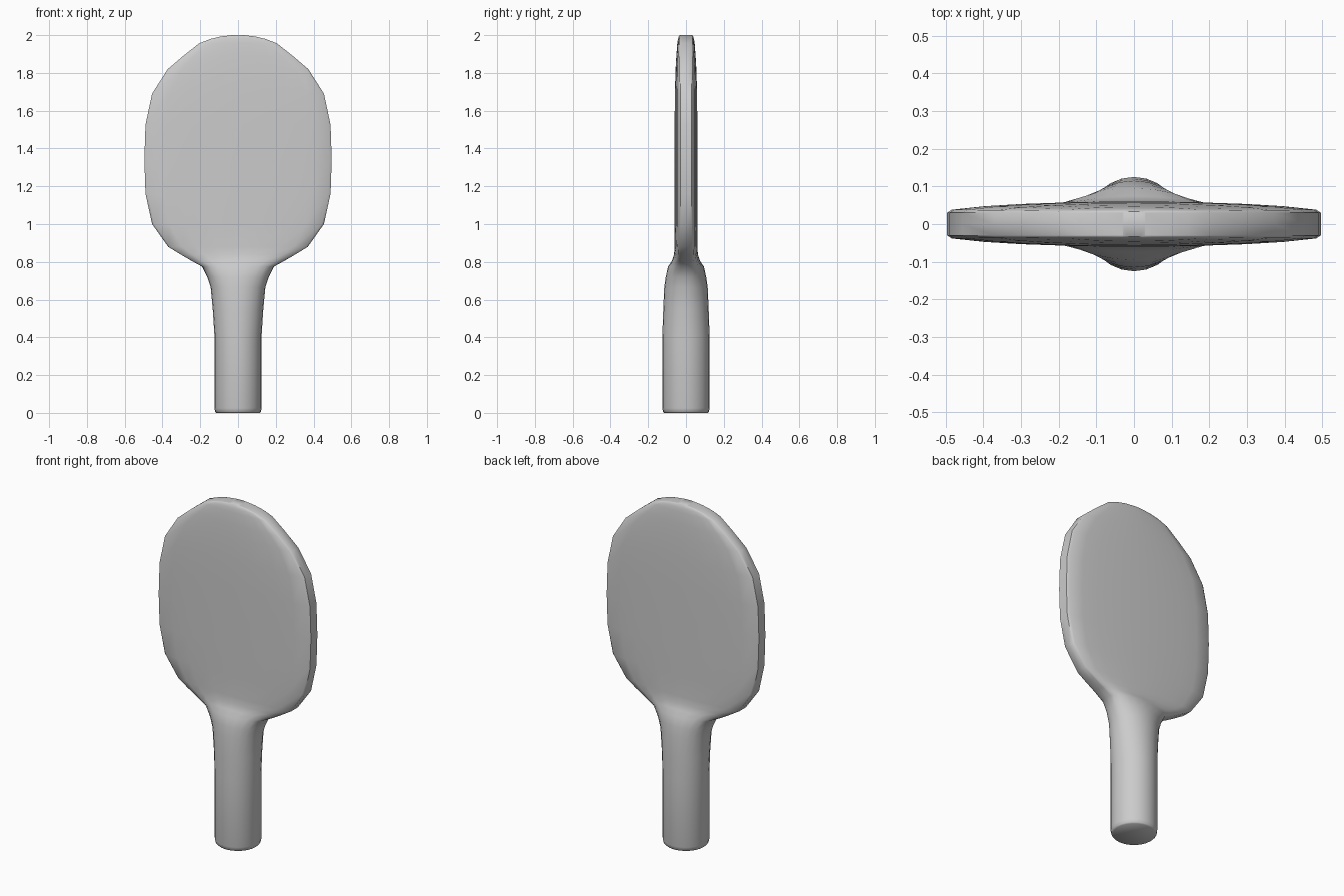
import bpy, bmesh, math

if "Cube" in bpy.data.objects:
    bpy.data.objects.remove(bpy.data.objects["Cube"])

# Rows up the paddle: height, half width, half thickness, blend (0 = round handle, 1 = flat blade)
ROWS = [
    (0.0, 0.115, 0.115, 0), (0.006, 0.121, 0.121, 0), (0.025, 0.125, 0.125, 0),
    (0.41, 0.125, 0.125, 0), (0.55, 0.134, 0.12, 0), (0.665, 0.145, 0.115, 0.05),
    (0.72, 0.163, 0.107, 0.25), (0.775, 0.19, 0.095, 0.6), (0.805, 0.245, 0.074, 0.9),
    (0.84, 0.305, 0.063, 1), (0.88, 0.37, 0.06, 1), (1.0, 0.455, 0.06, 1),
    (1.16, 0.49, 0.06, 1), (1.34, 0.496, 0.06, 1), (1.525, 0.49, 0.06, 1),
    (1.69, 0.455, 0.059, 1), (1.82, 0.372, 0.055, 1), (1.89, 0.29, 0.051, 1),
    (1.957, 0.205, 0.046, 1), (1.98, 0.145, 0.042, 1), (1.993, 0.09, 0.038, 1),
    (2.0, 0.03, 0.033, 1),
]
RIM = 0.03
# Quarter blade section: fraction of half width, rise from rim to face
BLADE = [(1, 0), (1, 0), (0.975, 0.27), (0.8, 0.58), (0.6, 0.78), (0.3, 0.95), (0, 1)]


def section(z, a, b, t):
    quarter = []
    for i, (u, w) in enumerate(BLADE):
        ang = math.radians(15 * i)
        by = 0 if i == 0 else RIM + (b - RIM) * w
        x = (1 - t) * a * math.cos(ang) + t * a * u
        y = (1 - t) * b * math.sin(ang) + t * by
        quarter.append((x, y))
    half = quarter + [(-x, y) for x, y in quarter[-2::-1]]
    return [(x, y, z) for x, y in half + [(x, -y) for x, y in half[-2:0:-1]]]


# Loft handle and blade as one skin
bm = bmesh.new()
rings = [[bm.verts.new(p) for p in section(*row)] for row in ROWS]
for low, high in zip(rings, rings[1:]):
    n = len(low)
    for i in range(n):
        j = (i + 1) % n
        bm.faces.new((low[i], low[j], high[j], high[i]))
bm.faces.new(rings[0][::-1])
bm.faces.new(rings[-1])
bmesh.ops.recalc_face_normals(bm, faces=bm.faces)
mesh = bpy.data.meshes.new("paddle")
bm.to_mesh(mesh)
bm.free()
paddle = bpy.data.objects.new("paddle", mesh)
bpy.context.collection.objects.link(paddle)
bpy.context.view_layer.objects.active = paddle
paddle.select_set(True)
bpy.ops.object.shade_smooth_by_angle(angle=math.radians(50))
